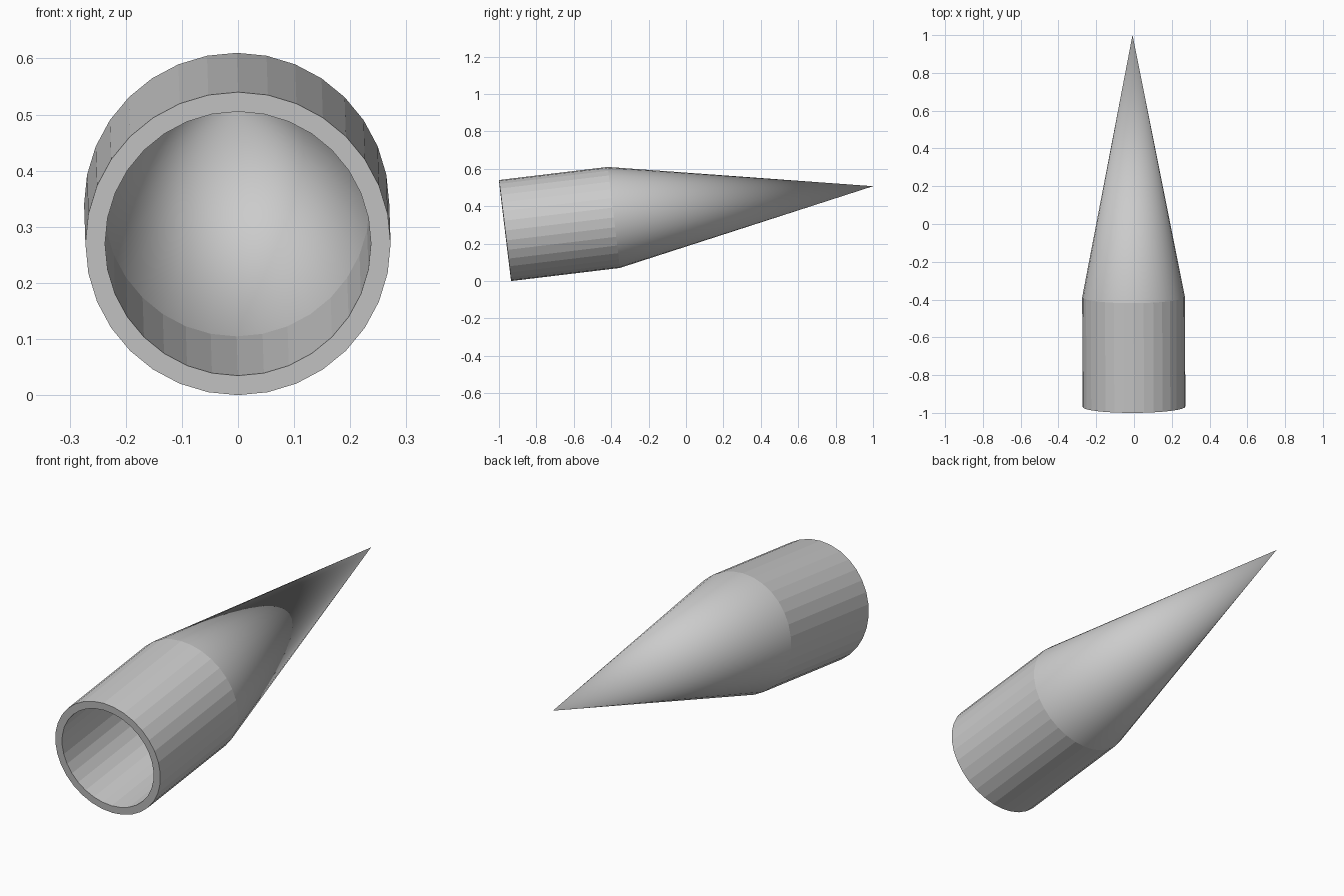
import bpy, bmesh, math
from mathutils import Matrix

if "Cube" in bpy.data.objects:
    bpy.data.objects.remove(bpy.data.objects["Cube"])

SIDES = 32
R_OUT, R_IN = 0.272, 0.237
BODY, LENGTH = 0.585, 1.982
TILT = math.radians(6.87)

bm = bmesh.new()


def ring(radius, h):
    return [bm.verts.new((radius * math.cos(2 * math.pi * i / SIDES),
                          radius * math.sin(2 * math.pi * i / SIDES), h))
            for i in range(SIDES)]


def bridge(a, b):
    for i in range(SIDES):
        j = (i + 1) % SIDES
        bm.faces.new((a[i], a[j], b[j], b[i]))


def cone(base, tip_h):
    tip = bm.verts.new((0, 0, tip_h))
    for i in range(SIDES):
        face = bm.faces.new((base[i], base[(i + 1) % SIDES], tip))
        face.smooth = True


# Hollow sleeve: outer wall, inner wall and open rim
outer_rim, outer_shoulder = ring(R_OUT, 0), ring(R_OUT, BODY)
inner_rim, inner_shoulder = ring(R_IN, 0), ring(R_IN, BODY)
bridge(outer_rim, outer_shoulder)
bridge(inner_rim, inner_shoulder)
bridge(outer_rim, inner_rim)

# Pointed nose, outside and inside
cone(outer_shoulder, LENGTH)
cone(inner_shoulder, LENGTH - 0.01)

bmesh.ops.recalc_face_normals(bm, faces=bm.faces)

# Crisp shoulder between the faceted sleeve and the smooth nose
for e in bm.edges:
    if all(abs(v.co.z - BODY) < 1e-5 for v in e.verts):
        e.smooth = False

# Lay it down, resting on the lower edge of the rim with the nose raised
place = (Matrix.Translation((0, -1 + R_OUT * math.sin(TILT), R_OUT * math.cos(TILT)))
         @ Matrix.Rotation(0.004, 4, 'Z')
         @ Matrix.Rotation(TILT - math.pi / 2, 4, 'X'))
bm.transform(place)

mesh = bpy.data.meshes.new("pointed_sleeve")
bm.to_mesh(mesh)
bm.free()
bpy.context.collection.objects.link(bpy.data.objects.new("pointed_sleeve", mesh))
